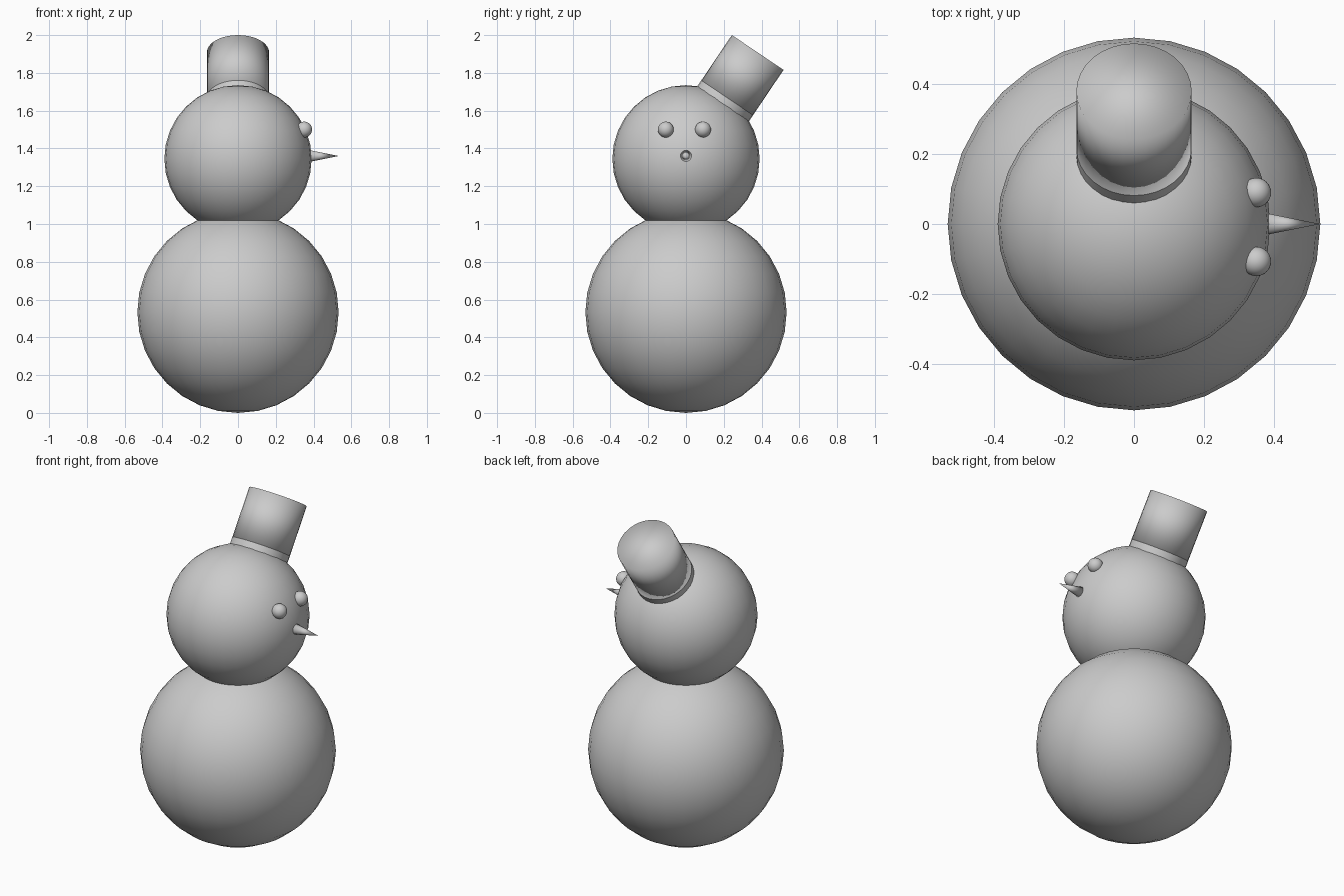
import bpy
from math import radians
from mathutils import Matrix, Vector

default = bpy.data.objects.get("Cube")
if default:
    bpy.data.objects.remove(default, do_unlink=True)

gray = bpy.data.materials.new("plain_gray")
gray.use_nodes = True
gray.diffuse_color = (0.6, 0.6, 0.6, 1)
gray.node_tree.nodes["Principled BSDF"].inputs["Base Color"].default_value = (0.6, 0.6, 0.6, 1)


def finish(name):
    """Name the active part, give it the colour and shade it smooth."""
    obj = bpy.context.object
    obj.name = obj.data.name = name
    obj.data.materials.append(gray)
    bpy.ops.object.shade_smooth()
    return obj


def ball(name, radius, location):
    bpy.ops.mesh.primitive_uv_sphere_add(segments=32, ring_count=16,
                                         radius=radius, location=location)
    return finish(name)


# Snow balls
ball("body", 0.533, (0, 0, 0.533))
head_center = Vector((0, 0, 1.345))
ball("head", 0.39, head_center)

# Eyes, set on the +x side of the head
ball("left_eye", 0.042, (0.35, 0.09, 1.50))
ball("right_eye", 0.042, (0.35, -0.107, 1.50))

# Pointed nose
bpy.ops.mesh.primitive_cone_add(vertices=32, radius1=0.032, radius2=0, depth=0.16,
                                location=(0.453, 0, 1.36), rotation=(0, radians(90), 0))
finish("nose")

# Tilted hat and the short open band joining it to the head
tilt = radians(-34)
axis = Matrix.Rotation(tilt, 3, "X") @ Vector((0, 0, 1))
for name, start, end, fill in (("hat", 0.39, 0.679, "NGON"),
                               ("hat_band", 0.33, 0.39, "NOTHING")):
    bpy.ops.mesh.primitive_cylinder_add(vertices=32, radius=0.165, depth=end - start,
                                        end_fill_type=fill, rotation=(tilt, 0, 0),
                                        location=head_center + axis * (start + end) / 2)
    finish(name)
